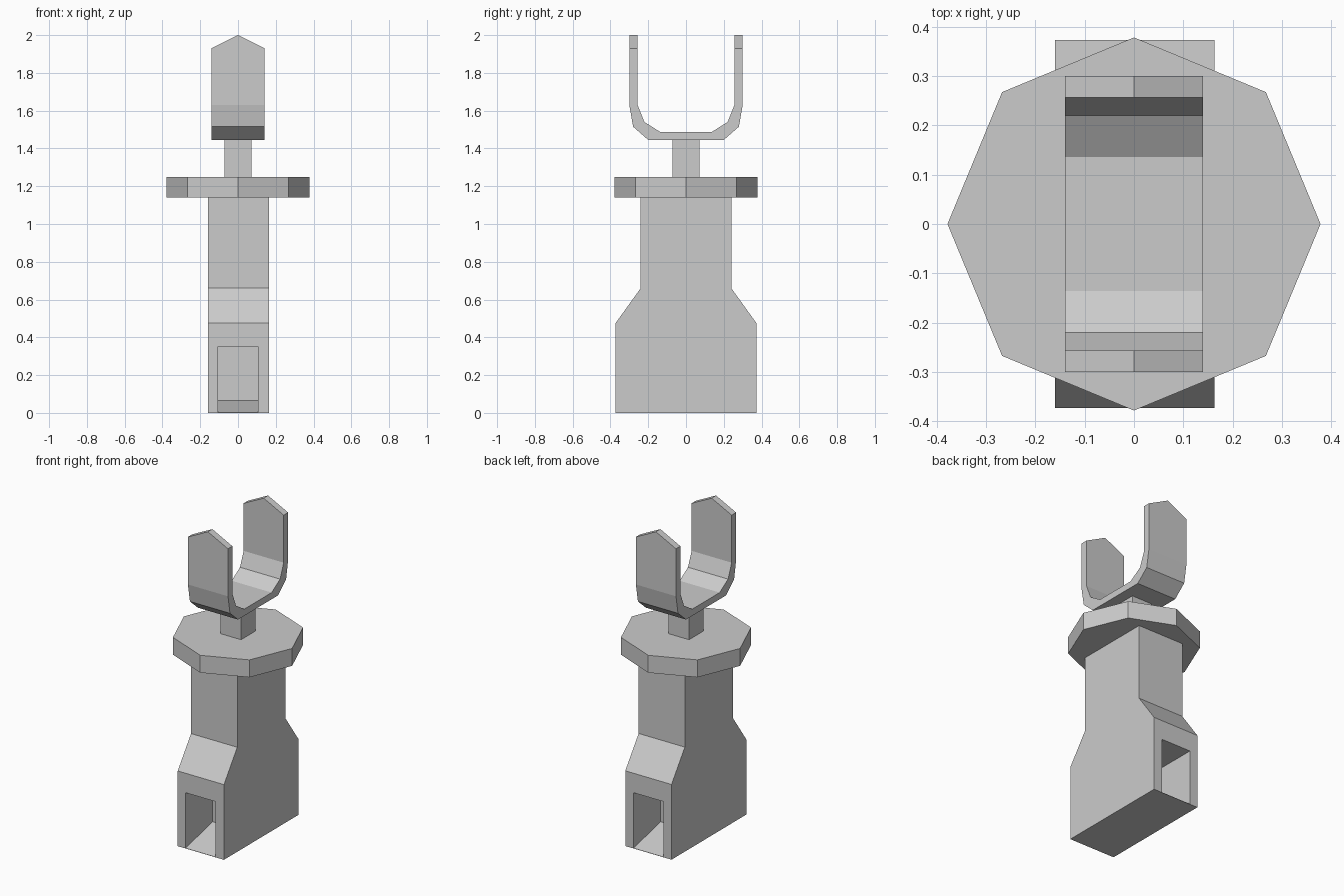
import bpy, bmesh, math

if "Cube" in bpy.data.objects:
    bpy.data.objects.remove(bpy.data.objects["Cube"])


def loft(name, rings):
    """Closed solid through matching rings of points, capped at both ends."""
    bm = bmesh.new()
    rows = [[bm.verts.new(p) for p in ring] for ring in rings]
    n = len(rows[0])
    for a, b in zip(rows, rows[1:]):
        for i in range(n):
            j = (i + 1) % n
            bm.faces.new((a[i], a[j], b[j], b[i]))
    bm.faces.new(rows[0])
    bm.faces.new(rows[-1])
    bmesh.ops.recalc_face_normals(bm, faces=bm.faces)
    mesh = bpy.data.meshes.new(name)
    bm.to_mesh(mesh)
    bm.free()
    obj = bpy.data.objects.new(name, mesh)
    bpy.context.collection.objects.link(obj)
    return obj


def prism_x(name, profile, x0, x1):
    """Extrude a (y, z) profile along x."""
    return loft(name, [[(x, y, z) for y, z in profile] for x in (x0, x1)])


def mirrored(half):
    """Complete a (y, z) half outline across y = 0."""
    return half + [(-y, z) for y, z in reversed(half)]


# Body: wide foot tapering into a narrow column
body = prism_x("body", mirrored([(0.373, 0), (0.373, 0.475), (0.24, 0.66), (0.24, 1.14)]),
               -0.16, 0.163)

# Pockets with ramped floors at the front and back of the foot
pocket = [(0.45, 0.002), (0.373, 0.002), (0.103, 0.066), (0.103, 0.352), (0.45, 0.352)]
for side, name in ((-1, "front_pocket_cutter"), (1, "back_pocket_cutter")):
    cutter = prism_x(name, [(side * y, z) for y, z in pocket], -0.105, 0.105)
    cutter.hide_render = True
    cutter.hide_viewport = True
    cutter.display_type = 'WIRE'
    cut = body.modifiers.new(name, 'BOOLEAN')
    cut.operation = 'DIFFERENCE'
    cut.solver = 'EXACT'
    cut.object = cutter

# Octagonal collar
R = 0.378
loft("collar", [[(R * math.cos(i * math.pi / 4), R * math.sin(i * math.pi / 4), z)
                 for i in range(8)] for z in (1.14, 1.25)])

# Square stem
prism_x("stem", mirrored([(0.071, 1.25), (0.071, 1.445)]), -0.071, 0.071)


# U-shaped fork with pointed tips
def fork_ring(x, tip):
    outer = [(0.20, 1.445), (0.28, 1.515), (0.30, 1.63), (0.30, tip)]
    inner = [(0.256, tip), (0.256, 1.63), (0.22, 1.54), (0.136, 1.487)]
    return [(x, y, z) for y, z in mirrored(outer + inner)]


loft("fork", [fork_ring(-0.14, 1.93), fork_ring(0, 2.0), fork_ring(0.14, 1.93)])
